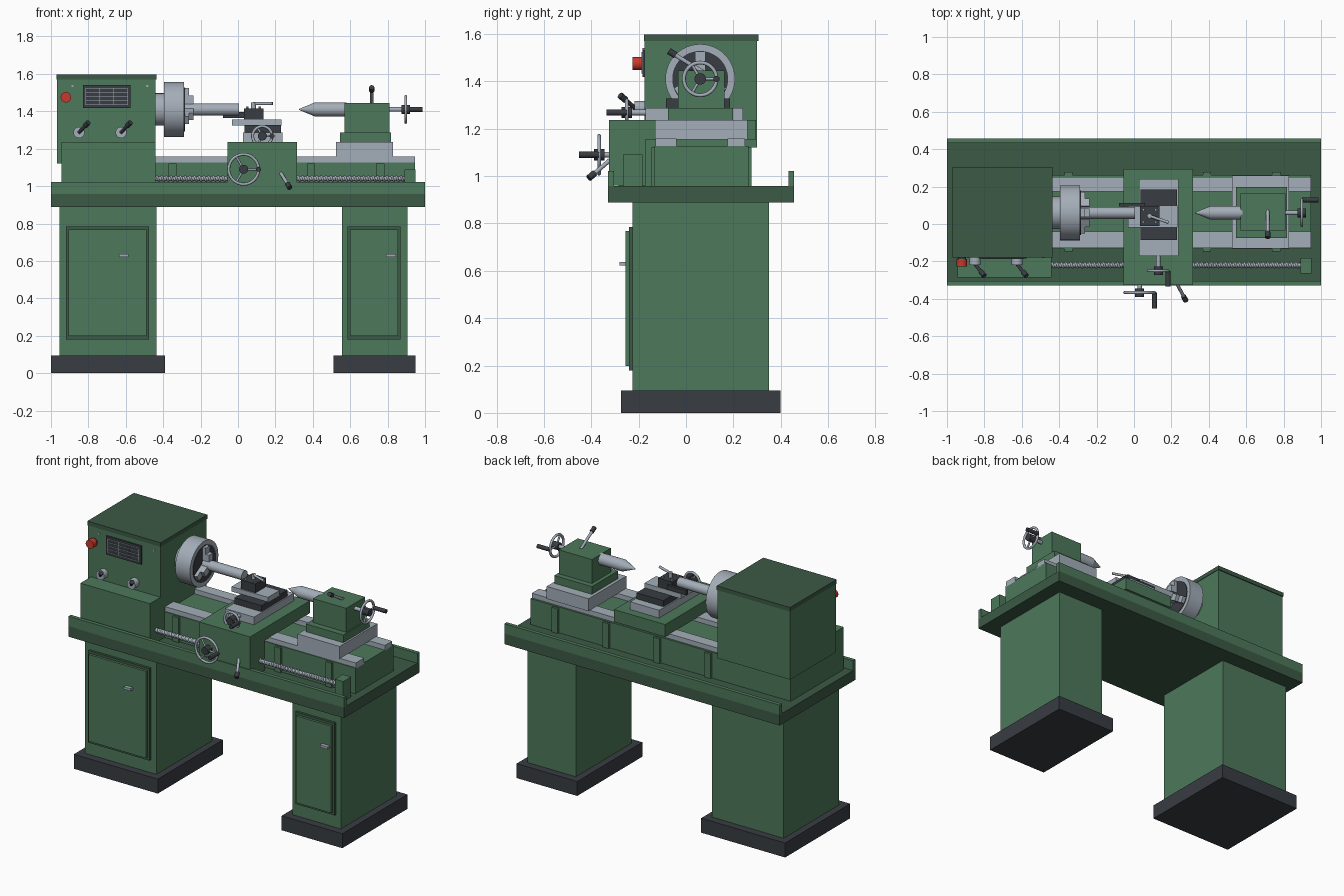
import bpy, math
from mathutils import Vector, Matrix

if "Cube" in bpy.data.objects:
    bpy.data.objects.remove(bpy.data.objects["Cube"])


def material(name, rgb):
    m = bpy.data.materials.new(name)
    m.diffuse_color = (*rgb, 1)
    m.use_nodes = True
    m.node_tree.nodes["Principled BSDF"].inputs["Base Color"].default_value = m.diffuse_color
    return m


GREEN = material("green_paint", (0.075, 0.19, 0.105))
DARK_GREEN = material("dark_green_paint", (0.045, 0.10, 0.06))
STEEL = material("steel", (0.37, 0.42, 0.48))
DARK = material("dark_iron", (0.04, 0.046, 0.055))
RED = material("red_plastic", (0.6, 0.04, 0.025))
AXIS_Y, AXIS_Z = 0.06, 1.41   # spindle centre line


def box(name, x, y, z, mat):
    (x0, x1), (y0, y1), (z0, z1) = x, y, z
    bpy.ops.mesh.primitive_cube_add(size=1, location=((x0 + x1) / 2, (y0 + y1) / 2, (z0 + z1) / 2))
    o = bpy.context.object
    o.name = name
    o.scale = (x1 - x0, y1 - y0, z1 - z0)
    bpy.ops.object.transform_apply(location=False, rotation=False, scale=True)
    o.data.materials.append(mat)
    return o


def rod(name, a, b, r, mat, r2=None, sides=32):
    a, b = Vector(a), Vector(b)
    d = b - a
    bpy.ops.mesh.primitive_cone_add(vertices=sides, radius1=r, radius2=r if r2 is None else r2,
                                    depth=d.length, location=(a + b) / 2,
                                    rotation=d.to_track_quat('Z', 'Y').to_euler())
    o = bpy.context.object
    o.name = name
    o.data.materials.append(mat)
    bpy.ops.object.shade_smooth_by_angle(angle=math.radians(35))
    return o


def lever(name, a, b, mat=STEEL):
    # thin rod with a dark grip over its far end
    a, b = Vector(a), Vector(b)
    d = (b - a).normalized()
    rod(name + "_arm", a, b, 0.009, mat, sides=16)
    rod(name + "_grip", b - d * 0.02, b + d * 0.015, 0.014, DARK, sides=16)


def handwheel(name, centre, out, side, radius, shaft, grip):
    # out = axle direction, side = direction towards the crank grip
    c, out, side = Vector(centre), Vector(out), Vector(side)
    bpy.ops.mesh.primitive_torus_add(major_radius=radius - 0.008, minor_radius=0.008, major_segments=40,
                                     minor_segments=10, location=c,
                                     rotation=out.to_track_quat('Z', 'Y').to_euler())
    rim = bpy.context.object
    rim.name = name + "_rim"
    rim.data.materials.append(STEEL)
    bpy.ops.object.shade_smooth()
    rod(name + "_hub", c - out * 0.022, c + out * 0.022, 0.024, DARK)
    rod(name + "_shaft", c - out * shaft, c, 0.012, STEEL, sides=16)
    for i in range(3):
        d = Matrix.Rotation(math.tau * i / 3, 3, out) @ side
        rod(f"{name}_spoke_{i}", c, c + d * (radius - 0.008), 0.006, STEEL, sides=12)
    g = c + side * (radius - 0.008)
    rod(name + "_grip", g, g + out * grip, 0.013, DARK, sides=16)


# cabinets with plinths, layered doors and pulls
for side, plinth, body, door, pull in (
        ("left", (-1, -0.39), (-0.955, -0.435), (-0.92, -0.475), (-0.635, -0.585)),
        ("right", (0.51, 0.95), (0.555, 0.905), (0.585, 0.87), (0.79, 0.845))):
    box(side + "_plinth", plinth, (-0.275, 0.40), (0, 0.095), DARK)
    box(side + "_cabinet", body, (-0.225, 0.35), (0.095, 0.89), GREEN)
    box(side + "_door_frame", door, (-0.24, -0.22), (0.18, 0.785), DARK_GREEN)
    box(side + "_door_panel", (door[0] + 0.014, door[1] - 0.014), (-0.256, -0.235), (0.198, 0.768), GREEN)
    box(side + "_door_pull", pull, (-0.28, -0.25), (0.622, 0.638), STEEL)

# chip tray
box("chip_tray", (-1, 1), (-0.33, 0.457), (0.888, 0.958), DARK_GREEN)
box("tray_front_lip", (-1, 1), (-0.33, -0.305), (0.955, 1.022), GREEN)
box("tray_back_lip", (-1, 1), (0.432, 0.457), (0.955, 1.022), GREEN)

# bed with ribs and ways
box("bed", (-0.945, 0.945), (-0.133, 0.263), (0.955, 1.127), GREEN)
for i in range(4):
    x = -0.35 + 0.37 * i
    box(f"bed_rib_{i}", (x - 0.022, x + 0.022), (-0.147, 0.277), (0.955, 1.12), GREEN)
for name, y in (("front_way", (-0.128, -0.04)), ("back_way", (0.175, 0.25))):
    box(name, (-0.945, 0.945), y, (1.12, 1.158), STEEL)

# headstock and feed gearbox
box("headstock", (-0.967, -0.44), (-0.175, 0.30), (1.12, 1.575), GREEN)
box("headstock_cover", (-0.97, -0.437), (-0.178, 0.306), (1.57, 1.597), DARK_GREEN)
box("feed_gearbox", (-0.945, -0.44), (-0.285, -0.12), (0.955, 1.237), GREEN)
rod("stop_button_collar", (-0.92, -0.17, 1.475), (-0.92, -0.19, 1.475), 0.022, DARK)
rod("stop_button", (-0.92, -0.187, 1.475), (-0.92, -0.226, 1.475), 0.028, RED)
box("chart_plate", (-0.83, -0.575), (-0.184, -0.17), (1.418, 1.54), DARK)
for i in range(5):
    z = 1.435 + 0.022 * i
    box(f"chart_row_{i}", (-0.815, -0.59), (-0.187, -0.18), (z - 0.0012, z + 0.0012), STEEL)
for i in range(4):
    x = -0.815 + 0.075 * i
    box(f"chart_column_{i}", (x - 0.0012, x + 0.0012), (-0.187, -0.18), (1.435, 1.523), STEEL)
for i, x in enumerate((-0.885, -0.485)):
    rod(f"panel_screw_{i}", (x, -0.17, 1.535), (x, -0.181, 1.535), 0.006, STEEL, sides=12)
for i, x in enumerate((-0.85, -0.625)):
    rod(f"gear_lever_boss_{i}", (x, -0.17, 1.287), (x, -0.218, 1.287), 0.03, STEEL)
    lever(f"gear_lever_{i}", (x, -0.215, 1.287), (x + 0.042, -0.268, 1.332), DARK)

# spindle, chuck and workpiece
def on_axis(name, x0, x1, r, mat, r2=None, sides=48):
    return rod(name, (x0, AXIS_Y, AXIS_Z), (x1, AXIS_Y, AXIS_Z), r, mat, r2, sides)


on_axis("spindle_nose", -0.45, -0.39, 0.087, STEEL)
on_axis("chuck_body", -0.395, -0.288, 0.147, STEEL)
on_axis("chuck_face", -0.30, -0.284, 0.118, DARK)
for i in range(3):
    for step, x1, r0, r1 in (("outer", -0.262, 0.03, 0.115), ("inner", -0.238, 0.03, 0.075)):
        jaw = box(f"chuck_jaw_{step}_{i}", (-0.29, x1), (-0.022, 0.022), (r0, r1), STEEL)
        spin = Matrix.Translation((0, AXIS_Y, AXIS_Z)) @ Matrix.Rotation(math.tau * i / 3, 4, 'X')
        jaw.matrix_world = spin @ Matrix.Translation(jaw.location)
on_axis("workpiece", -0.29, 0.005, 0.032, STEEL, sides=32)

# lead screw: core plus helical thread, and end bracket
LY, LZ = -0.22, 1.04
rod("lead_screw_core", (-0.45, LY, LZ), (0.90, LY, LZ), 0.012, STEEL, sides=16)
curve = bpy.data.curves.new("lead_screw_thread", 'CURVE')
curve.dimensions = '3D'
curve.bevel_depth = 0.006
curve.bevel_resolution = 1
n = 53 * 12
spline = curve.splines.new('POLY')
spline.points.add(n)
for i, p in enumerate(spline.points):
    a = math.tau * i / 12
    p.co = (-0.44 + 1.33 * i / n, LY + 0.012 * math.cos(a), LZ + 0.012 * math.sin(a), 1)
curve.materials.append(STEEL)
bpy.context.collection.objects.link(bpy.data.objects.new("lead_screw_thread", curve))
box("lead_screw_bracket", (0.89, 0.95), (-0.265, -0.183), (0.955, 1.09), GREEN)

# carriage: saddle, apron, slides
box("saddle", (-0.055, 0.315), (-0.175, 0.295), (1.155, 1.236), GREEN)
box("apron", (-0.055, 0.315), (-0.325, -0.17), (0.96, 1.236), GREEN)
box("cross_slide", (0.027, 0.237), (-0.172, 0.24), (1.235, 1.287), STEEL)
box("swivel_base", (0.035, 0.23), (-0.085, 0.185), (1.285, 1.327), DARK)
box("compound_slide", (-0.033, 0.232), (-0.02, 0.10), (1.325, 1.357), STEEL)

# tool post with bolts, cutting tool and clamp lever
box("tool_post", (0.032, 0.135), (-0.012, 0.097), (1.355, 1.415), DARK)
box("cutting_tool", (-0.08, 0.06), (0.094, 0.112), (1.365, 1.395), DARK)
for i, (dx, dy) in enumerate(((-1, -1), (-1, 1), (1, -1), (1, 1))):
    bx, by = 0.083 + dx * 0.033, 0.043 + dy * 0.033
    rod(f"tool_bolt_{i}", (bx, by, 1.41), (bx, by, 1.425), 0.007, STEEL, sides=6)
rod("tool_clamp_post", (0.083, 0.043, 1.41), (0.083, 0.043, 1.448), 0.013, STEEL, sides=16)
rod("tool_clamp_lever", (0.083, 0.043, 1.441), (0.185, 0.008, 1.441), 0.008, STEEL, sides=16)

# carriage controls
handwheel("carriage_wheel", (0.03, -0.367, 1.09), (0, -1, 0), (1, 0, 0), 0.088, 0.05, 0.085)
handwheel("cross_slide_wheel", (0.13, -0.25, 1.268), (0, -1, 0), (1, 0, 0), 0.06, 0.085, 0.085)
lever("feed_lever", (0.23, -0.32, 1.068), (0.272, -0.40, 1.0))

# tailstock
box("tailstock_base", (0.525, 0.83), (-0.13, 0.26), (1.155, 1.237), STEEL)
box("tailstock_foot", (0.545, 0.818), (-0.075, 0.198), (1.235, 1.288), GREEN)
box("tailstock_body", (0.57, 0.81), (-0.034, 0.162), (1.285, 1.445), GREEN)
on_axis("tailstock_quill", 0.41, 0.58, 0.037, STEEL, sides=32)
on_axis("dead_centre", 0.41, 0.325, 0.037, STEEL, 0.002, sides=32)
lever("quill_lock", (0.715, 0.07, 1.44), (0.715, -0.06, 1.52))
handwheel("tailstock_wheel", (0.897, AXIS_Y, AXIS_Z), (1, 0, 0), (0, 1, 0), 0.077, 0.095, 0.09)
